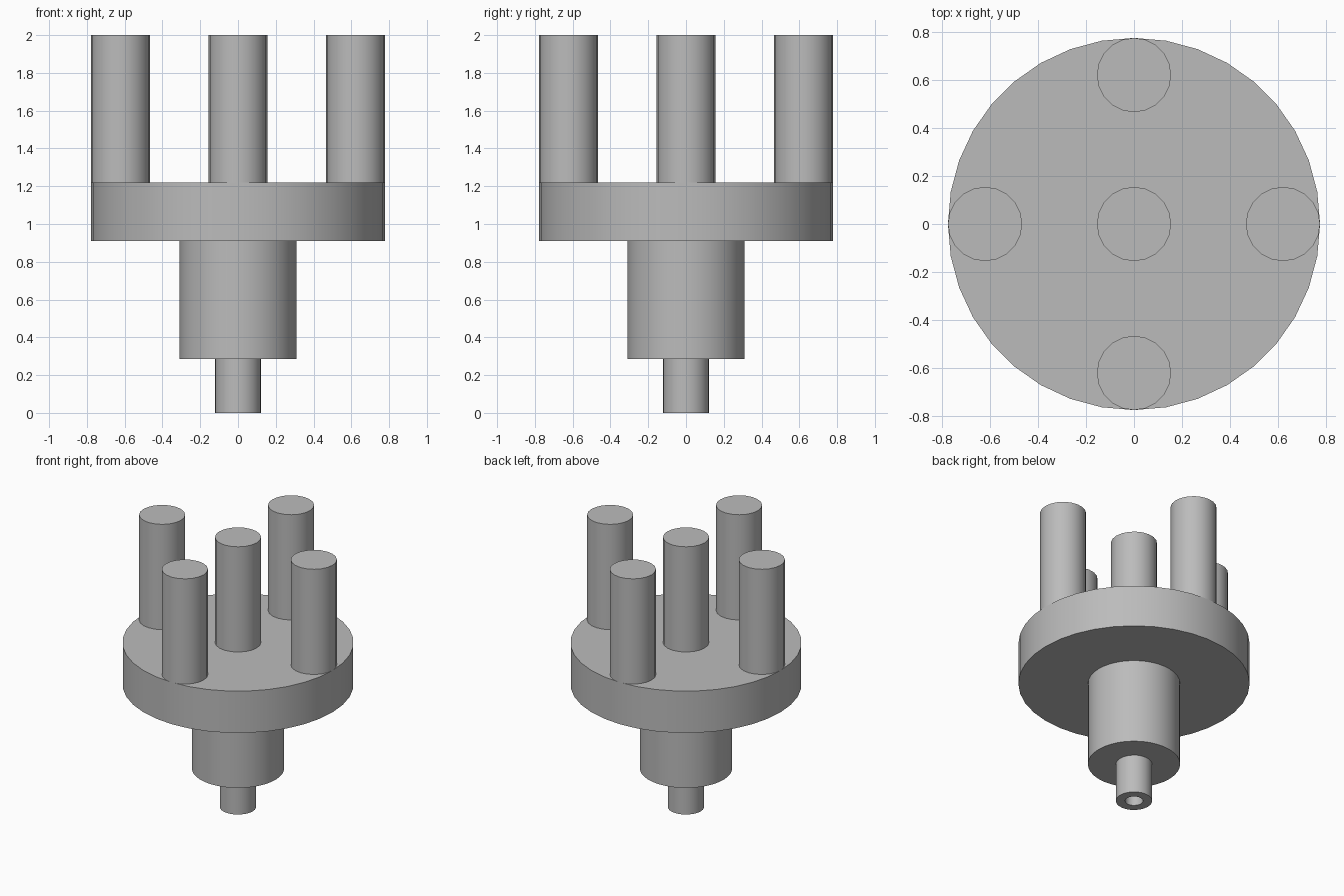
import bpy, bmesh, math

cube = bpy.data.objects.get("Cube")
if cube:
    bpy.data.objects.remove(cube, do_unlink=True)

grey = bpy.data.materials.new("plain grey")
grey.use_nodes = True
colour = (0.5, 0.5, 0.5, 1)
grey.diffuse_color = colour
grey.node_tree.nodes["Principled BSDF"].inputs["Base Color"].default_value = colour


def cylinder(name, radius, bottom, top, sides, x=0, y=0):
    """Capped cylinder between two heights, smooth round its side."""
    bpy.ops.mesh.primitive_cylinder_add(
        vertices=sides, radius=radius, depth=top - bottom,
        location=(x, y, (bottom + top) / 2))
    obj = bpy.context.object
    obj.name = name
    obj.data.materials.append(grey)
    bpy.ops.object.shade_smooth_by_angle(angle=math.radians(35))
    return obj


# Round plate, hub and shaft
cylinder("plate", 0.777, 0.91, 1.22, 36)
cylinder("hub", 0.31, 0.285, 0.91, 36)
shaft = cylinder("shaft", 0.122, 0, 0.285, 24)

# Blind bore in the shaft's lower end
bm = bmesh.new()
bm.from_mesh(shaft.data)
end = min(bm.faces, key=lambda f: f.calc_center_median().z)
bmesh.ops.inset_region(bm, faces=[end], thickness=0.062)
floor = bmesh.ops.extrude_discrete_faces(bm, faces=[end])["faces"][0]
bmesh.ops.translate(bm, verts=floor.verts, vec=(0, 0, 0.2))
bm.to_mesh(shaft.data)
bm.free()
bpy.context.view_layer.objects.active = shaft
bpy.ops.object.shade_smooth_by_angle(angle=math.radians(35))

# Pins: one in the middle and four round the rim
reach = 0.622
places = {"centre": (0, 0), "left": (reach, 0), "right": (-reach, 0),
          "front": (0, -reach), "back": (0, reach)}
for side, (x, y) in places.items():
    cylinder(side + "_pin", 0.155, 1.22, 2, 20, x, y)
